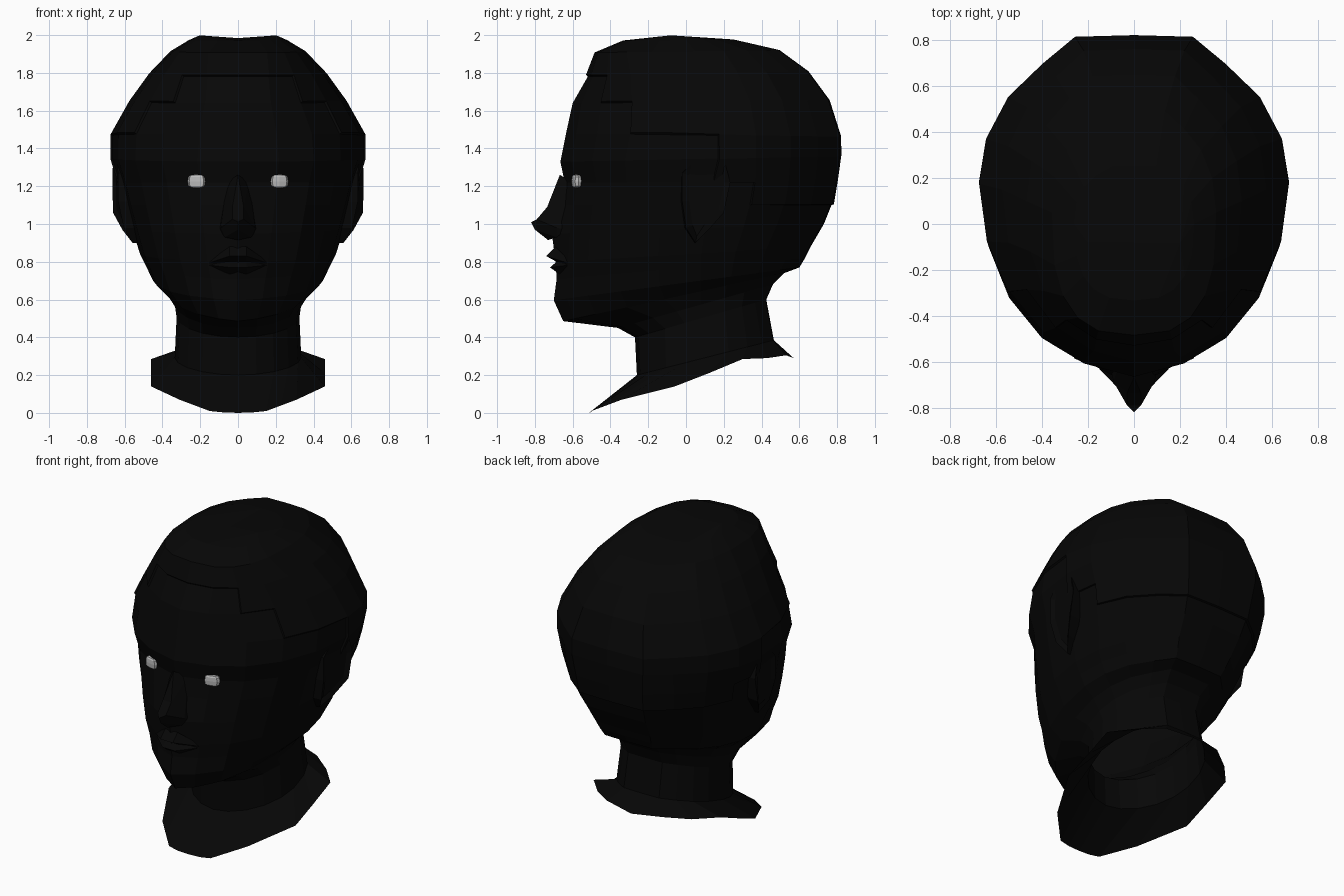
import bpy, bmesh, math

if "Cube" in bpy.data.objects:
    bpy.data.objects.remove(bpy.data.objects["Cube"])


def material(name, v):
    m = bpy.data.materials.new(name)
    m.diffuse_color = (v, v, v, 1)
    m.use_nodes = True
    m.node_tree.nodes["Principled BSDF"].inputs["Base Color"].default_value = m.diffuse_color
    return m


BLACK = material("black", 0.002)
GREY = material("light grey", 0.5)


def finish(name, bm, mat):
    bmesh.ops.recalc_face_normals(bm, faces=bm.faces)
    me = bpy.data.meshes.new(name)
    bm.to_mesh(me)
    bm.free()
    me.materials.append(mat)
    ob = bpy.data.objects.new(name, me)
    bpy.context.collection.objects.link(ob)
    return ob


def solid(name, verts, faces, mat):
    bm = bmesh.new()
    vs = [bm.verts.new(v) for v in verts]
    for f in faces:
        bm.faces.new([vs[i] for i in f])
    return finish(name, bm, mat)


HALF = 10
# Open collar rim, front to back, one side
RIM = [(0, -.51, 0), (.08, -.51, .003), (.15, -.50, .01), (.23, -.42, .04),
       (.31, -.34, .07), (.46, -.06, .14), (.46, .12, .21), (.46, .30, .285),
       (.34, .43, .29), (.20, .53, .305), (0, .57, .29)]
# Tilted sections: front y, z; back y, z; half width; widest y;
# front, back squareness; extra reach of the centre line
SECTIONS = [
    (-.26, .20, .465, .385, .335, .10, 1.9, 2.2, 0),      # neck
    (-.27, .40, .425, .60, .325, .10, 1.9, 2.1, 0),
    (-.36, .45, .46, .68, .335, .08, 1.9, 2.1, 0),
    (-.63, .49, .52, .74, .38, .08, 1.8, 2.0, .02),       # jaw line
    (-.67, .60, .60, .77, .45, .08, 1.9, 2.0, .03),
    (-.66, .71, .63, .82, .485, .08, 1.95, 2.0, .025),
    (-.66, .80, .66, .88, .52, .08, 2.0, 2.05, .03),      # mouth
    (-.65, .95, .73, 1.0, .56, .10, 2.05, 2.1, .06),
    (-.63, 1.10, .77, 1.10, .595, .12, 2.1, 2.15, .035),  # cheekbones
    (-.612, 1.22, .79, 1.22, .625, .14, 2.1, 2.15, .03),  # eye line
    (-.645, 1.33, .81, 1.36, .665, .17, 2.1, 2.0, .02),   # brow
    (-.62, 1.48, .81, 1.46, .665, .17, 2.0, 2.0, .015),
    (-.59, 1.64, .75, 1.65, .565, .15, 2.0, 2.0, .01),
    (-.52, 1.78, .64, 1.80, .46, .10, 2.25, 2.05, 0),     # hairline
    (-.475, 1.90, .49, 1.91, .35, .05, 2.8, 2.15, 0),
    (-.33, 1.96, .25, 1.965, .255, .0, 2.7, 2.4, 0),
]


def section(yf, zf, yb, zb, w, yc, ef, eb, reach):
    pts = []
    for i in range(HALF + 1):
        t = math.pi * i / HALF
        c, s = math.cos(t), max(0, math.sin(t))
        e = ef if c > 0 else eb
        fx, fy = s ** (2 / e), abs(c) ** (2 / e)
        if i == HALF - 1:            # flattened back of the skull
            fx, fy = .38, .99
        if i in (0, HALF):
            fx = 0
        y = yc - fy * (yc - yf) if c > 0 else yc + fy * (yb - yc)
        if i == 0:
            y -= reach
        pts.append((w * fx, y, zf + (zb - zf) * (y - yf) / (yb - yf)))
    return pts


# Head, neck and collar as one loft
bm = bmesh.new()
rings = []
for half in [RIM] + [section(*s) for s in SECTIONS]:
    full = half + [(-x, y, z) for x, y, z in half[-2:0:-1]]
    rings.append([bm.verts.new(p) for p in full])
n = 2 * HALF
for a, b in zip(rings, rings[1:]):
    for j in range(n):
        k = (j + 1) % n
        bm.faces.new((a[j], a[k], b[k], b[j]))
# Crown with a shallow centre parting
top = rings[-1]
ridge = {s: bm.verts.new((s * .2, -.08, 1.987)) for s in (1, -1)}
mid = bm.verts.new((0, -.08, 1.972))
for j in range(n):
    s = 1 if j < HALF else -1
    bm.faces.new((top[j], top[(j + 1) % n], ridge[s]))
for s in (1, -1):
    bm.faces.new((top[0], ridge[s], mid))
    bm.faces.new((top[HALF], mid, ridge[s]))
bmesh.ops.recalc_face_normals(bm, faces=bm.faces)


# Hair raised from the scalp above the hairline, temples and behind the ears
def is_hair(c):
    return c.z > 1.79 or (c.z > 1.48 and c.y > -.36) or (c.z > 1.1 and c.y > .25)


hair = [f for f in bm.faces if is_hair(f.calc_center_median())]
bmesh.ops.inset_region(bm, faces=hair, thickness=.006, depth=.012)
finish("head", bm, BLACK)

# Nose: bridge, nostrils and tip
solid("nose",
      [(0, -.668, 1.26), (-.06, -.60, 1.22), (.06, -.60, 1.22),
       (-.03, -.735, 1.09), (.03, -.735, 1.09), (0, -.82, 1.01),
       (-.09, -.685, .98), (.09, -.685, .98), (0, -.80, .97),
       (-.07, -.685, .93), (.07, -.685, .93), (0, -.73, .915),
       (-.10, -.63, .97), (.10, -.63, .97), (-.03, -.79, 1.025), (.03, -.79, 1.025)],
      [(0, 1, 3), (0, 3, 4), (0, 4, 2), (1, 12, 6), (1, 6, 3), (2, 4, 7), (2, 7, 13),
       (3, 14, 15, 4), (14, 5, 15), (3, 6, 14), (4, 15, 7), (14, 6, 8), (14, 8, 5),
       (15, 5, 8), (15, 8, 7), (6, 9, 8), (7, 8, 10), (9, 11, 8), (10, 8, 11),
       (6, 12, 9), (7, 10, 13)], BLACK)


# Lips: tapered to the mouth corners, open at the back
def lip(name, upper, edge, lower, half):
    verts = [(-half, -.60, .785), (half, -.60, .785)]
    for x in (-.045, .045):
        verts += [(x, y, z) for y, z in (upper, edge, lower)]
    faces = []
    for i in range(2):
        faces += [(0, 2 + i, 3 + i), (1, 6 + i, 5 + i), (2 + i, 5 + i, 6 + i, 3 + i)]
    solid(name, verts, faces, BLACK)


lip("upper_lip", (-.69, .88), (-.74, .83), (-.685, .80), .18)
lip("lower_lip", (-.685, .80), (-.72, .77), (-.67, .735), .18)

# Ears: outline (y, z) thickened sideways with a sunken bowl
EAR = [(-.02, 1.27), (.04, 1.33), (.13, 1.35), (.21, 1.31), (.235, 1.22),
       (.20, 1.06), (.12, .97), (.05, .90), (.0, .98), (-.02, 1.12)]
for side, label in ((1, "right"), (-1, "left")):
    bm = bmesh.new()
    outer, inner = [], []
    for y, z in EAR:
        x = .55 + .03 * (y + .02) / .25 + .085 * min(1, (z - .9) / .13)
        outer.append(bm.verts.new((side * x, y, z)))
        inner.append(bm.verts.new((side * (x - .08), y - .01, z)))
    face = bm.faces.new(outer)
    for i in range(len(EAR)):
        k = (i + 1) % len(EAR)
        bm.faces.new((outer[i], outer[k], inner[k], inner[i]))
    bmesh.ops.recalc_face_normals(bm, faces=bm.faces)
    bmesh.ops.inset_individual(bm, faces=[face], thickness=.035, depth=-.015)
    finish(label + "_ear", bm, BLACK)

    # Eyes: squared-off lozenges
    bm = bmesh.new()
    bmesh.ops.create_uvsphere(bm, u_segments=8, v_segments=6, radius=1)
    for v in bm.verts:
        x, y, z = (math.copysign(abs(q) ** .6, q) for q in v.co)
        v.co = (side * (.22 + x * .047), -.58 + y * .02 + x * .012, 1.226 + z * .036)
    finish(label + "_eye", bm, GREY)
